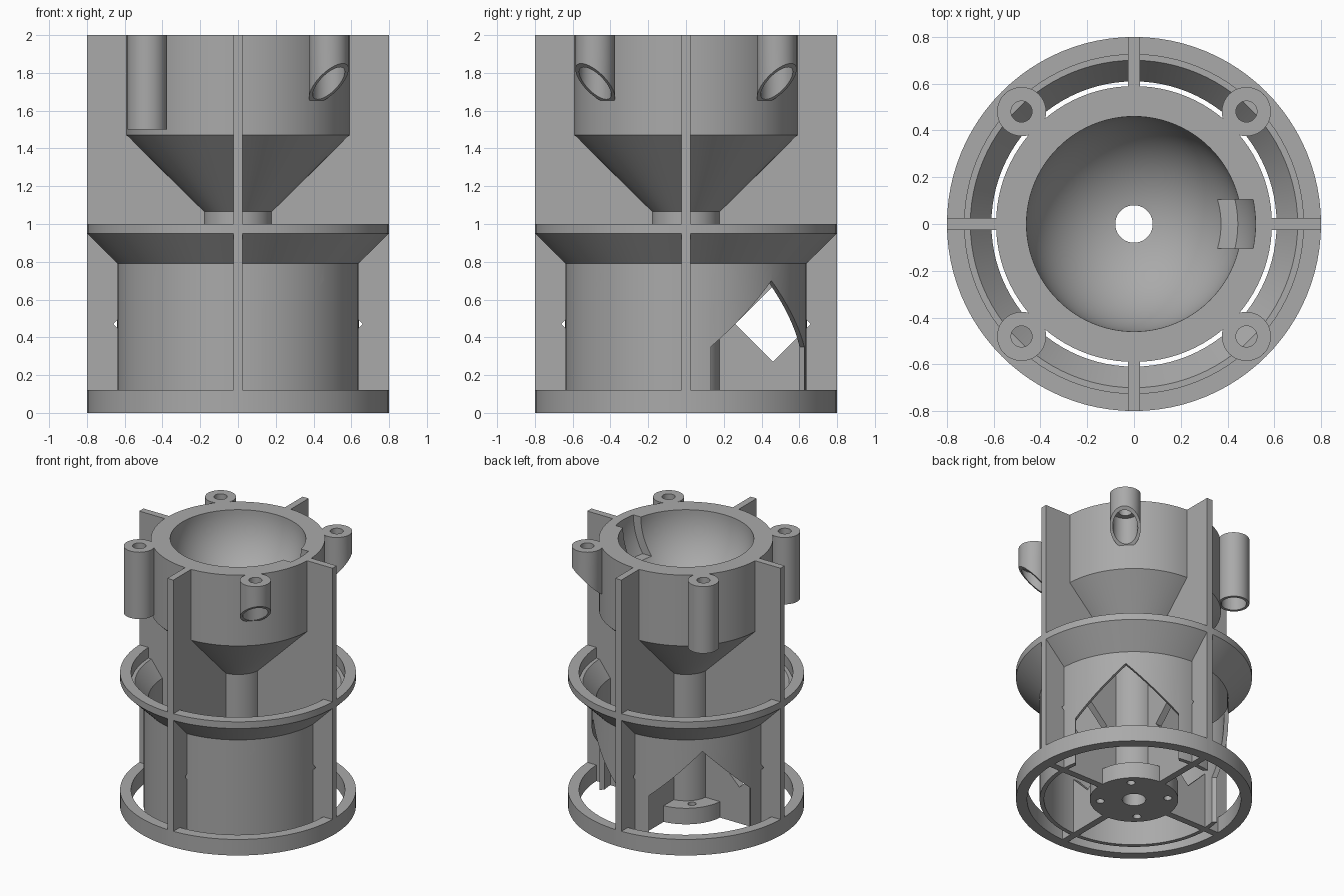
import bpy, bmesh, math
from mathutils import Matrix, Vector

if "Cube" in bpy.data.objects:
    bpy.data.objects.remove(bpy.data.objects["Cube"])

SEGMENTS = 96
DIAGONALS = [math.radians(45 + 90 * i) for i in range(4)]

grey = bpy.data.materials.new("mid_grey")
grey.use_nodes = True
grey.diffuse_color = (0.4, 0.4, 0.4, 1)
grey.node_tree.nodes["Principled BSDF"].inputs["Base Color"].default_value = (0.4, 0.4, 0.4, 1)


def finish(name, bm, matrix=None):
    """Turn a bmesh into a named object."""
    if matrix:
        bm.transform(matrix)
    bmesh.ops.recalc_face_normals(bm, faces=bm.faces)
    mesh = bpy.data.meshes.new(name)
    bm.to_mesh(mesh)
    bm.free()
    mesh.materials.append(grey)
    obj = bpy.data.objects.new(name, mesh)
    bpy.context.collection.objects.link(obj)
    return obj


def lathe(name, profile, matrix=None, segments=SEGMENTS):
    """Revolve a closed (radius, height) profile around z."""
    bm = bmesh.new()
    rings = []
    for i in range(segments):
        a = 2 * math.pi * i / segments
        rings.append([bm.verts.new((r * math.cos(a), r * math.sin(a), z)) for r, z in profile])
    n = len(profile)
    for i in range(segments):
        a, b = rings[i], rings[(i + 1) % segments]
        for j in range(n):
            k = (j + 1) % n
            bm.faces.new((a[j], b[j], b[k], a[k]))
    return finish(name, bm, matrix)


def prism(name, outline, start, end, matrix=None):
    """Extrude an (x, z) outline along y."""
    bm = bmesh.new()
    face = bm.faces.new([bm.verts.new((x, start, z)) for x, z in outline])
    grown = bmesh.ops.extrude_face_region(bm, geom=[face])["geom"]
    verts = [g for g in grown if isinstance(g, bmesh.types.BMVert)]
    bmesh.ops.translate(bm, verts=verts, vec=(0, end - start, 0))
    return finish(name, bm, matrix)


def rod(name, radius, bottom, top, x=0.0, y=0.0, segments=40):
    bm = bmesh.new()
    bmesh.ops.create_cone(bm, cap_ends=True, segments=segments, radius1=radius,
                          radius2=radius, depth=top - bottom)
    return finish(name, bm, Matrix.Translation((x, y, (bottom + top) / 2)))


def carve(obj, cutter, operation='DIFFERENCE'):
    """Apply a boolean and remove its helper."""
    mod = obj.modifiers.new("carve", 'BOOLEAN')
    mod.operation, mod.solver, mod.object = operation, 'EXACT', cutter
    bpy.context.view_layer.objects.active = obj
    bpy.ops.object.modifier_apply(modifier=mod.name)
    bpy.data.objects.remove(cutter)


def smooth(obj):
    bpy.ops.object.select_all(action='DESELECT')
    obj.select_set(True)
    bpy.context.view_layer.objects.active = obj
    bpy.ops.object.shade_smooth_by_angle(angle=math.radians(25))


def turn(angle):
    return Matrix.Rotation(angle, 4, 'Z')


def polar(r, a):
    return r * math.cos(a), r * math.sin(a)


parts = []

# Bowl, funnel and central tube in one turned body
bowl_r, bore = 0.46, 0.08
low = math.asin(bore / bowl_r)
arc = [(bowl_r * math.sin(t), 2 - bowl_r * math.cos(t))
       for t in [low + (math.pi / 2 - low) * i / 24 for i in range(25)]]
body = lathe("bowl_and_tube", [(bore, 0), (0.3, 0), (0.3, 0.12), (0.18, 0.12), (0.18, 1.065),
                               (0.59, 1.47), (0.59, 2)] + arc[::-1])

# Curved recess in the bowl wall
notch = prism("notch_cutter", [(0.3, 1.73), (0.7, 1.73), (0.7, 2.1), (0.3, 2.1)], -0.105, 0.105)
ball = bmesh.new()
bmesh.ops.create_uvsphere(ball, u_segments=SEGMENTS, v_segments=48, radius=0.52)
carve(notch, finish("notch_ball", ball, Matrix.Translation((0, 0, 2))), 'INTERSECT')
carve(body, notch)

# Screw holes through the foot disc
for a in DIAGONALS:
    carve(body, rod("hole_cutter", 0.028, -0.1, 0.3, *polar(0.23, a), segments=24))
parts.append(body)

# Lower shell with flared collar and gabled openings
shell = lathe("lower_shell", [(0.61, 0), (0.64, 0), (0.64, 0.79), (0.8, 0.95), (0.8, 1),
                              (0.725, 1), (0.725, 0.92), (0.70, 0.92), (0.61, 0.80)])
gable = [(-0.35, -0.1), (0.35, -0.1), (0.35, 0.35), (0, 0.70), (-0.35, 0.35)]
for a in DIAGONALS:
    carve(shell, prism("gable_cutter", gable, 0.2, 1.0, turn(a - math.pi / 2)))
parts.append(shell)

# Base ring
parts.append(lathe("base_ring", [(0.725, 0), (0.8, 0), (0.8, 0.12), (0.725, 0.12)]))

# Four radial fins with diamond windows
fin_outline = [(0.12, 0), (0.8, 0), (0.8, 2), (0.53, 2), (0.53, 1.49), (0.12, 1.08)]
diamond = [(0.46, 0.27), (0.66, 0.47), (0.46, 0.67), (0.26, 0.47)]
for side, a in zip(("left", "back", "right", "front"), range(4)):
    spin = turn(a * math.pi / 2)
    fin = prism(side + "_fin", fin_outline, -0.025, 0.025, spin)
    carve(fin, prism("diamond_cutter", diamond, -0.1, 0.1, spin))
    parts.append(fin)

# Four screw lugs around the rim, undercut at a slant
slant = [(0.46, 1.525), (0.9, 1.965), (0.9, 1.4), (0.46, 1.4)]
for i, a in enumerate(DIAGONALS):
    x, y = polar(0.68, a)
    lug = rod("rim_lug_%d" % (i + 1), 0.105, 1.5, 2, x, y)
    carve(lug, prism("slant_cutter", slant, -0.3, 0.3, turn(a)))
    carve(lug, rod("bore_cutter", 0.045, 1.4, 2.1, x, y))
    carve(lug, rod("pocket_cutter", 0.085, 1.4, 1.86, x, y))
    # Trim the part that would poke into the bowl
    parts.append(lug)

for part in parts:
    smooth(part)
